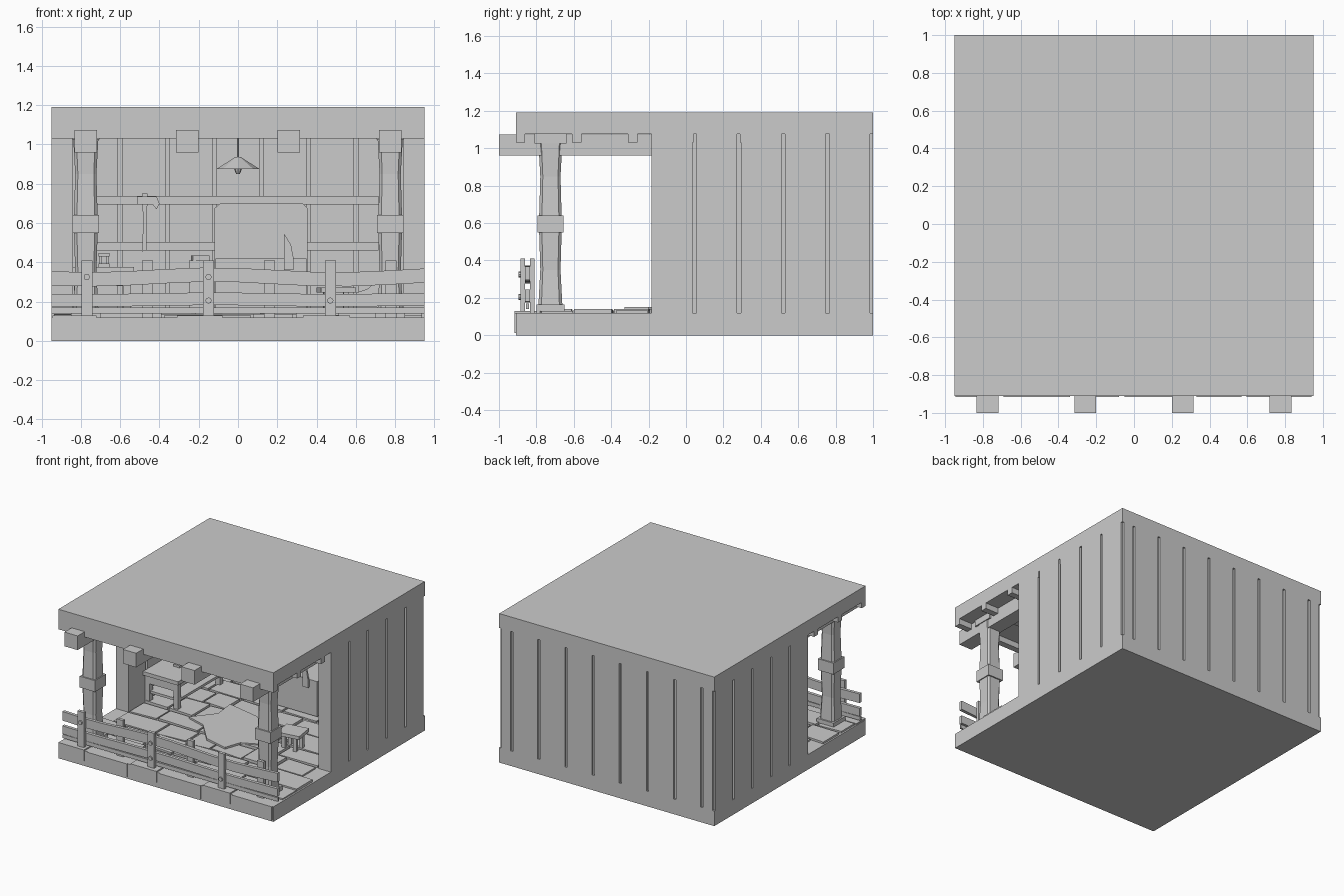
import bpy, bmesh, math, random
from mathutils import Matrix, Vector

cube = bpy.data.objects.get("Cube")
if cube:
    bpy.data.objects.remove(cube)
random.seed(4)

grey = bpy.data.materials.new("plain_grey")
grey.use_nodes = True
grey.diffuse_color = (0.6, 0.6, 0.6, 1)
grey.node_tree.nodes["Principled BSDF"].inputs["Base Color"].default_value = (0.6, 0.6, 0.6, 1)


def finish(name, bm):
    mesh = bpy.data.meshes.new(name)
    bmesh.ops.recalc_face_normals(bm, faces=bm.faces)
    bm.to_mesh(mesh)
    bm.free()
    mesh.materials.append(grey)
    ob = bpy.data.objects.new(name, mesh)
    bpy.context.collection.objects.link(ob)
    return ob


def box(name, x0, x1, y0, y1, z0, z1, spin=0):
    bm = bmesh.new()
    centre = Vector(((x0 + x1) / 2, (y0 + y1) / 2, (z0 + z1) / 2))
    size = Matrix.Diagonal((x1 - x0, y1 - y0, z1 - z0, 1))
    bmesh.ops.create_cube(bm, size=1, matrix=Matrix.Translation(centre) @ Matrix.Rotation(spin, 4, 'Z') @ size)
    return finish(name, bm)


def prism(name, points, axis, a, b):
    """Extrude a flat outline along y or z, from a to b."""
    bm = bmesh.new()
    place = (lambda p, t: (p[0], t, p[1])) if axis == 'y' else (lambda p, t: (p[0], p[1], t))
    face = bm.faces.new([bm.verts.new(place(p, a)) for p in points])
    new = bmesh.ops.extrude_face_region(bm, geom=[face])["geom"]
    step = (0, b - a, 0) if axis == 'y' else (0, 0, b - a)
    bmesh.ops.translate(bm, vec=step, verts=[v for v in new if isinstance(v, bmesh.types.BMVert)])
    return finish(name, bm)


def cone(name, x, y, z0, z1, r0, r1, sides, turn=None):
    bm = bmesh.new()
    m = Matrix.Translation((x, y, (z0 + z1) / 2))
    if turn:
        m = m @ turn
    bmesh.ops.create_cone(bm, cap_ends=True, segments=sides, radius1=r0, radius2=r1, depth=z1 - z0, matrix=m)
    return finish(name, bm)


# Foundation, roof and the purlins under it
box("floor_slab", -.95, .95, -.91, 1, 0, .12)
box("roof_slab", -.95, .95, -.91, 1, 1.075, 1.19)
for i in range(6):
    y = -.91 + i * .3
    box("roof_purlin", -.95, .95, y, y + .05, 1.03, 1.075)
for x in (-.775, -.258, .258, .775):
    box("roof_beam", x - .058, x + .058, -1, .9, .96, 1.073)

# Plank walls: a thin core with spaced planks on both sides
seams = [-.96, -.84, -.6, -.36, -.12, .12, .36, .6, .84, .96]
box("back_wall_core", -.935, .935, .91, .985, .12, 1.075)
for a, b in zip(seams, seams[1:]):
    box("back_plank", max(a + .01, -.935), min(b - .01, .935), .89, 1, .12, 1.075).scale.y = 1
seams = [-.195, .045, .283, .52, .757, .995]
for s in (-1, 1):
    core = sorted((s * .86, s * .93))
    box("side_wall_core", *core, -.17, .985, .12, 1.075)
    for a, b in zip(seams, seams[1:]):
        box("side_plank", *sorted((s * .84, s * .95)), a + .01, b - .01, .12, 1.075)

# Stone blocks along the front edge
for x0, x1, low in ((-.945, -.72, 0), (-.69, -.34, 1), (-.31, -.08, 0),
                    (-.05, .31, 1), (.33, .57, 0), (.595, .94, 1)):
    box("front_stone", x0, x1, -.917, -.8, .012 if low else .04, .12 if low else .13)

# Floor paving in staggered rows
y = -.79
while y < .85:
    depth = random.uniform(.17, .24)
    edge = .945 if y + depth < -.2 else .835
    x = -edge
    while x < edge - .05:
        w = random.uniform(.2, .38)
        end = x + w if x + w < edge - .12 else edge
        top = random.uniform(.128, .142)
        j = [random.uniform(0, .02) for _ in range(4)]
        y1 = min(y + depth, .89)
        prism("floor_stone", [(x + .008, y + j[0]), (end - .008, y + j[1]),
                              (end - .008, y1 - j[2]), (x + .008, y1 - j[3])], 'z', .11, top)
        x = end
    y += depth

# Two front posts with flared shafts, collars and caps
for x in (-.775, .775):
    y = -.725
    box("post_base", x - .075, x + .075, y - .075, y + .075, .12, .165)
    box("post_collar", x - .068, x + .068, y - .07, y + .07, .55, .64)
    box("post_cap", x - .07, x + .07, y - .085, y + .085, 1.025, 1.075)
    bm = bmesh.new()
    rings = []
    for z, w in ((.16, .064), (.35, .054), (.55, .06), (.64, .06), (.85, .054), (1.03, .064)):
        rings.append([bm.verts.new((x + a * w, y + b * w, z)) for a, b in
                      ((-1, -.75), (-.75, -1), (.75, -1), (1, -.75), (1, .75), (.75, 1), (-.75, 1), (-1, .75))])
    for lo, hi in zip(rings, rings[1:]):
        for i in range(8):
            bm.faces.new((lo[i], lo[(i + 1) % 8], hi[(i + 1) % 8], hi[i]))
    finish("post_shaft", bm)

# Fence: wavy rails between staggered pickets, with bolts
xs = [-.95 + .19 * i for i in range(11)]
for name, z, h, wave in (("upper_rail", .325, .036, .012), ("lower_rail", .21, .032, .004)):
    def bend(x):
        return z + wave * math.sin(x * 5 + 2.2)
    prism(name, [(x, bend(x) - h) for x in xs] + [(x, bend(x) + h) for x in reversed(xs)], 'y', -.86, -.835)
box("bottom_rail", -.95, .95, -.855, -.84, .14, .17)
for x in (-.77, -.15, .47):
    box("front_picket", x - .028, x + .028, -.885, -.86, .12, .41)
for x in (-.46, .16, .78):
    box("rear_picket", x - .028, x + .028, -.835, -.81, .12, .41)
for x, z in ((-.77, .325), (-.15, .325), (-.15, .205), (.47, .205)):
    cone("fence_bolt", x, -.888, z - .008, z + .008, .016, .016, 8, Matrix.Rotation(math.pi / 2, 4, 'X'))

# Hanging lamp
cone("lamp_cord", 0, .1, .92, 1.08, .006, .006, 6)
cone("lamp_shade", 0, .1, .875, .935, .11, .015, 8)
cone("lamp_bulb", 0, .1, .85, .88, .01, .022, 8)

# Wall rails and the hung axe
for z in (.695, .46):
    box("wall_rail", -.72, .715, .865, .89, z, z + .043)
prism("axe_handle", [(-.49, .455), (-.465, .46), (-.465, .6), (-.46, .75), (-.49, .75), (-.482, .6)], 'y', .835, .86)
prism("axe_head", [(-.515, .695), (-.515, .735), (-.44, .735), (-.415, .735), (-.4, .7),
                   (-.415, .67), (-.435, .695)], 'y', .825, .868)

# Bed-like bench with a clipped headboard against the back wall
prism("headboard", [(-.12, .12), (.355, .12), (.355, .675), (.33, .7), (-.09, .7), (-.12, .675)], 'y', .81, .865)
box("back_bench", -.115, .35, .5, .82, .14, .42)
prism("curved_blade", [(.235, .36), (.283, .36), (.283, .42), (.27, .49), (.235, .545)], 'y', .48, .495)

# Side bench with legs, shelf and small goods
box("side_bench_top", -.84, -.53, 0, .6, .345, .375)
for x in (-.82, -.57):
    for y in (.02, .55):
        box("side_bench_leg", x - .015, x + .025, y, y + .04, .12, .345)
box("side_bench_shelf", -.83, -.545, .03, .58, .2, .22)
box("side_bench_drawer", -.8, -.58, .02, .5, .28, .345)
for z in (.375, .43):
    box("lantern_plate", -.71, -.655, .2, .255, z, z + .018)
for x in (-.705, -.67):
    box("lantern_bar", x, x + .01, .22, .235, .38, .44)
box("crate", -.25, -.135, .62, .74, .13, .41)
box("crate_lid", -.235, -.15, .63, .73, .41, .435, .1)

# Hide rug
prism("hide_rug", [(-.4, -.05), (-.24, -.1), (-.08, -.28), (.115, -.33), (.16, -.2), (.33, -.12),
                   (.37, .13), (.16, .12), (.0, .24), (-.28, .3), (-.26, .12)], 'z', .135, .15)

# Stool
box("stool_seat", .41, .59, -.1, .06, .245, .272, .15)
for x in (.45, .55):
    for y in (-.06, .02):
        box("stool_leg", x - .014, x + .014, y - .014, y + .014, .13, .25, .15)

# Curved log rest on the right
prism("log_rest", [(.6, .13), (.72, .13), (.72, .33), (.7, .3), (.66, .265), (.6, .245)], 'y', .3, .4)
